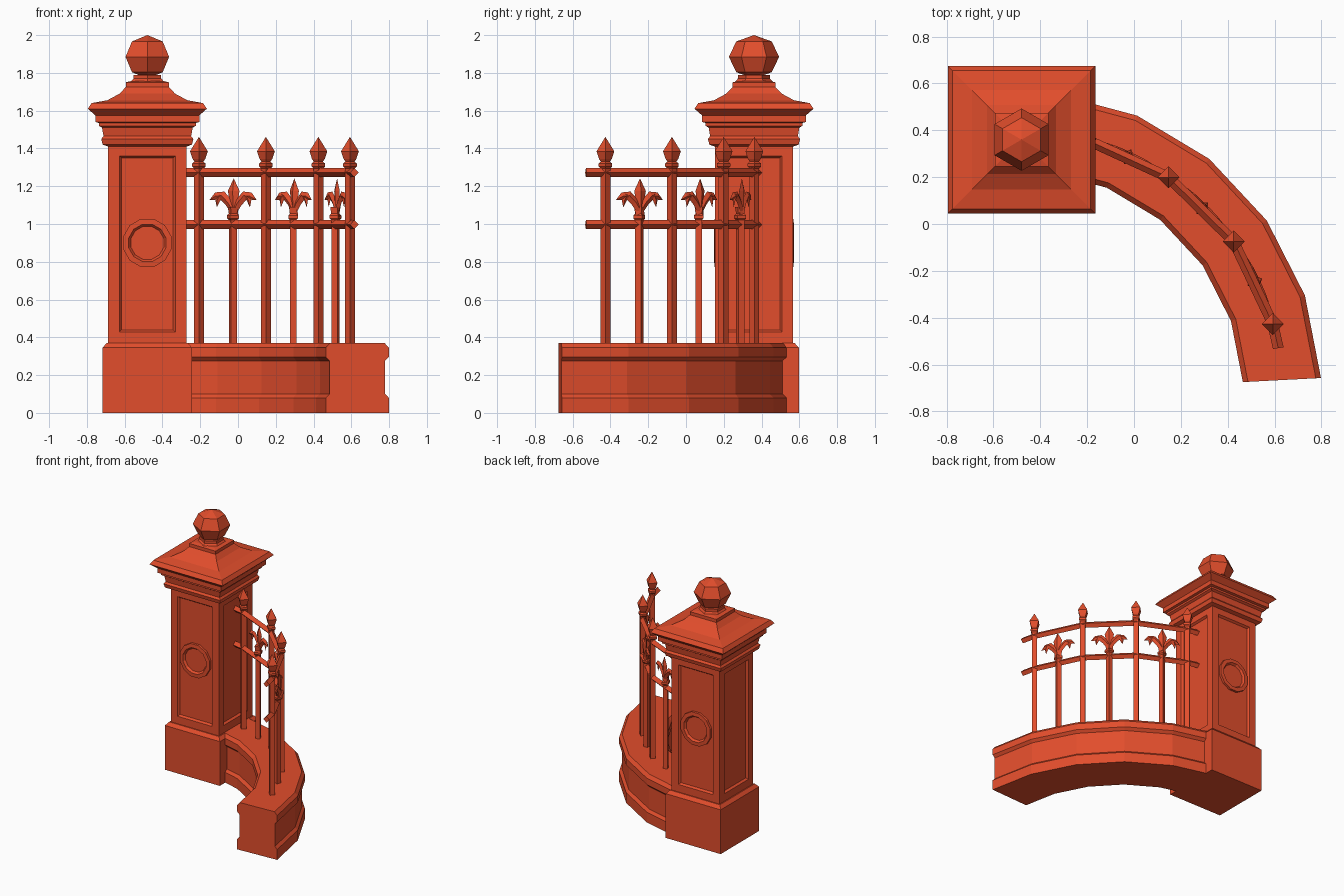
import bpy, bmesh
from math import sin, cos, radians, pi, sqrt
from mathutils import Vector

if "Cube" in bpy.data.objects:
    bpy.data.objects.remove(bpy.data.objects["Cube"])

mat = bpy.data.materials.new("painted_red")
mat.diffuse_color = (0.76, 0.075, 0.025, 1)
mat.use_nodes = True
mat.node_tree.nodes["Principled BSDF"].inputs["Base Color"].default_value = mat.diffuse_color

PX, PY = -0.48, 0.36          # pillar centre
CX, CY, R = -0.49, -0.725, 1.123   # centre and radius of the curved wall


def finish(name, bm):
    bmesh.ops.remove_doubles(bm, verts=bm.verts, dist=1e-5)
    bmesh.ops.recalc_face_normals(bm, faces=bm.faces)
    me = bpy.data.meshes.new(name)
    bm.to_mesh(me)
    bm.free()
    me.materials.append(mat)
    ob = bpy.data.objects.new(name, me)
    bpy.context.collection.objects.link(ob)
    return ob


def loft(name, rings):
    """Skin closed rings of points one after another, with end caps."""
    bm = bmesh.new()
    vs = [[bm.verts.new(p) for p in ring] for ring in rings]
    n = len(vs[0])
    for a, b in zip(vs, vs[1:]):
        for i in range(n):
            j = (i + 1) % n
            bm.faces.new((a[i], a[j], b[j], b[i]))
    bm.faces.new(vs[0][::-1])
    bm.faces.new(vs[-1])
    return finish(name, bm)


def lathe(name, profile, sides, x, y, turn=0.0):
    """Stack of regular polygons from (radius, z) pairs."""
    return loft(name, [[(x + r * cos(turn + 2 * pi * i / sides),
                         y + r * sin(turn + 2 * pi * i / sides), z)
                        for i in range(sides)] for r, z in profile])


def square(name, profile):
    return lathe(name, [(h * sqrt(2), z) for h, z in profile], 4, PX, PY, pi / 4)


def polar(deg, r, z):
    a = radians(deg)
    return (CX + r * cos(a), CY + r * sin(a), z)


# pillar base and moulded cap
square("pillar_base", [(0.237, 0), (0.237, 0.345), (0.215, 0.37)])
square("pillar_cap", [(0.207, 1.41), (0.236, 1.42), (0.244, 1.45), (0.232, 1.465),
                      (0.24, 1.51), (0.257, 1.52), (0.257, 1.535), (0.275, 1.54),
                      (0.275, 1.575), (0.315, 1.61), (0.295, 1.64), (0.212, 1.655),
                      (0.147, 1.69), (0.114, 1.725), (0.114, 1.75), (0.085, 1.757)])

# shaft with a sunken panel on each side
bm = bmesh.new()
bmesh.ops.create_cube(bm, size=1)
for v in bm.verts:
    v.co = (PX + v.co.x * 0.414, PY + v.co.y * 0.414, 0.895 + v.co.z * 1.05)
sides = [f for f in bm.faces if abs(f.normal.z) < 0.5]
bmesh.ops.inset_individual(bm, faces=sides, thickness=0.083, depth=0)
bmesh.ops.inset_individual(bm, faces=sides, thickness=0.016, depth=-0.016)
finish("pillar_shaft", bm)

# round medallions on front and back
for name, s in (("front_medallion", -1), ("back_medallion", 1)):
    loft(name, [[(PX + r * cos(2 * pi * (i + .5) / 12), PY + s * (0.207 + d),
                  0.90 + r * sin(2 * pi * (i + .5) / 12)) for i in range(12)]
                for r, d in [(0.132, -0.03), (0.132, 0.002), (0.102, 0.004),
                             (0.09, -0.012), (0.001, -0.012)]])

# ball finial on its collar
lathe("ball_collar", [(0.1, 1.755), (0.085, 1.77), (0.085, 1.79)], 6, PX, PY, pi / 2)
lathe("ball_finial", [(max(0.133 * sin(pi * k / 4), 0.0005), 1.885 - 0.115 * cos(pi * k / 4))
                      for k in range(5)], 6, PX, PY, pi / 2)

# curved low wall
half = [(0.167, 0), (0.167, 0.08), (0.147, 0.1), (0.147, 0.275),
        (0.167, 0.295), (0.167, 0.345), (0.145, 0.37)]
section = half + [(-w, z) for w, z in reversed(half)]
loft("curved_wall", [[polar(a, R + w, z) for w, z in section]
                     for a in range(3, 84, 16)])

# two diamond section rails, straight between the posts
POSTS = [75.4, 55.4, 35.4, 15.4]
for name, z in (("lower_rail", 0.997), ("upper_rail", 1.272)):
    loft(name, [[polar(a, R + dr, z + dz) for dr, dz in
                 ((0.023, 0), (0, 0.024), (-0.023, 0), (0, -0.024))]
                for a in [81] + POSTS + [10]])

# tall posts with spear heads
for a in POSTS:
    x, y, _ = polar(a, R, 0)
    lathe("spear_post", [(0.026, 0.36), (0.026, 1.295), (0.036, 1.305), (0.036, 1.32),
                         (0.024, 1.33), (0.034, 1.345), (0.047, 1.385),
                         (0.0008, 1.46)], 4, x, y)


def leaf(name, deg, side, path):
    """Diamond section leaf bent along the fence; path of (along, z, width)."""
    rings = []
    for i, (s, z, w) in enumerate(path):
        p, q = path[max(i - 1, 0)], path[min(i + 1, len(path) - 1)]
        t = Vector((q[0] - p[0], q[1] - p[1])).normalized()
        d = min(w * 0.6, 0.013)
        ring = []
        for u, v in ((w, 0), (0, d), (-w, 0), (0, -d)):
            along = side * (s - t.y * u)
            ring.append(polar(deg - along / R * 180 / pi, R + v, z + t.x * u))
        rings.append(ring)
    loft(name, rings)


# short pickets topped by three-leaf flowers
for a in (65.4, 45.4, 25.4):
    x, y, _ = polar(a, R - 0.01, 0)
    lathe("short_picket", [(0.024, 0.36), (0.024, 1.02), (0.035, 1.03), (0.035, 1.045),
                           (0.024, 1.055), (0.03, 1.09)], 4, x, y, radians(a))
    leaf("centre_leaf", a, 1, [(0, 1.04, 0.028), (0, 1.1, 0.02), (0, 1.175, 0.034),
                               (0, 1.24, 0.0008)])
    for side in (-1, 1):
        leaf("side_leaf", a, side, [(0.0, 1.07, 0.02), (0.03, 1.115, 0.022),
                                    (0.065, 1.15, 0.024), (0.1, 1.148, 0.02),
                                    (0.136, 1.128, 0.0008)])
        leaf("leaf_barb", a, side, [(0.078, 1.155, 0.02), (0.092, 1.125, 0.014),
                                    (0.096, 1.09, 0.0008)])
